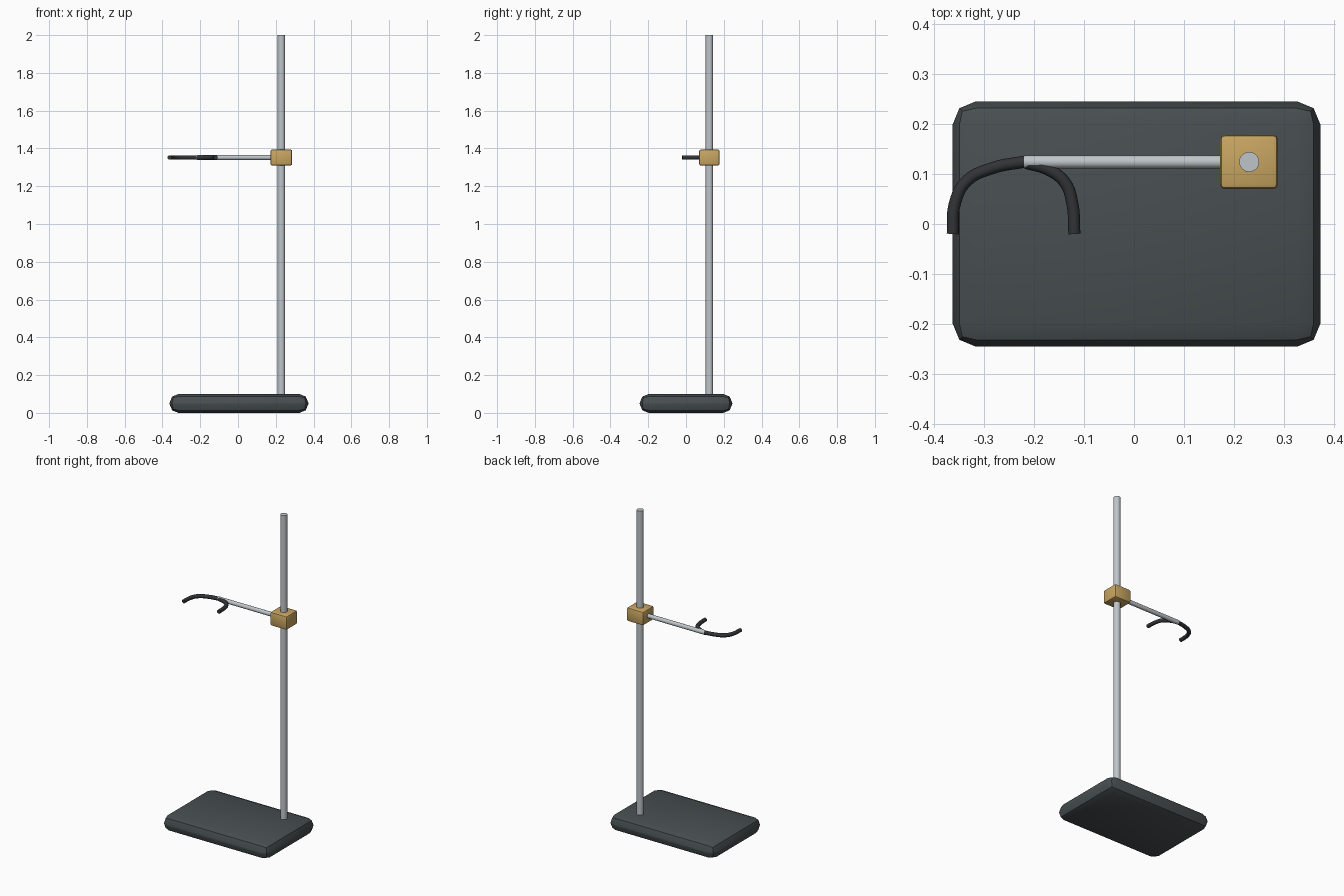
import bpy
from math import pi, radians

if "Cube" in bpy.data.objects:
    bpy.data.objects.remove(bpy.data.objects["Cube"])

ROD_X, ROD_Y, ARM_Z = 0.23, 0.124, 1.352


def material(name, rgb):
    m = bpy.data.materials.new(name)
    m.diffuse_color = (*rgb, 1)
    m.use_nodes = True
    m.node_tree.nodes["Principled BSDF"].inputs["Base Color"].default_value = m.diffuse_color
    return m


IRON = material("dark_iron", (0.065, 0.078, 0.082))
STEEL = material("steel", (0.52, 0.56, 0.59))
BRASS = material("brass", (0.58, 0.38, 0.12))
RUBBER = material("rubber", (0.03, 0.033, 0.036))


def finish(ob, name, mat):
    ob.name = name
    ob.data.materials.clear()
    ob.data.materials.append(mat)
    bpy.ops.object.shade_smooth_by_angle(angle=radians(40))
    return ob


def rounded_box(name, loc, size, bevel, segments, mat):
    bpy.ops.mesh.primitive_cube_add(size=1, location=loc)
    ob = bpy.context.object
    ob.scale = size
    bpy.ops.object.transform_apply(location=False, rotation=False, scale=True)
    mod = ob.modifiers.new("Bevel", 'BEVEL')
    mod.width, mod.segments = bevel, segments
    bpy.ops.object.modifier_apply(modifier="Bevel")
    return finish(ob, name, mat)


def rod(name, loc, radius, length, rot, mat):
    bpy.ops.mesh.primitive_cylinder_add(vertices=20, radius=radius, depth=length,
                                        location=loc, rotation=rot)
    return finish(bpy.context.object, name, mat)


def prong(name, points, mat):
    cu = bpy.data.curves.new(name, 'CURVE')
    cu.dimensions = '3D'
    cu.bevel_depth, cu.bevel_resolution, cu.resolution_u = 0.012, 3, 5
    cu.use_fill_caps = True
    sp = cu.splines.new('BEZIER')
    sp.bezier_points.add(len(points) - 1)
    for bp, (x, y) in zip(sp.bezier_points, points):
        bp.co = (x, y, ARM_Z)
        bp.handle_left_type = bp.handle_right_type = 'AUTO'
    ob = bpy.data.objects.new(name, cu)
    bpy.context.collection.objects.link(ob)
    bpy.ops.object.select_all(action='DESELECT')
    ob.select_set(True)
    bpy.context.view_layer.objects.active = ob
    bpy.ops.object.convert(target='MESH')
    return finish(bpy.context.object, name, mat)


# Heavy base plate
rounded_box("base", (0.005, 0, 0.05), (0.735, 0.49, 0.1), 0.047, 2, IRON)

# Upright and side arm
rod("upright_rod", (ROD_X, ROD_Y, 1.03), 0.02, 1.94, (0, 0, 0), STEEL)
rod("clamp_arm", (0.0, ROD_Y, ARM_Z), 0.0132, 0.44, (0, pi / 2, 0), STEEL)

# Clamp block holding arm to upright
rounded_box("clamp_block", (0.2295, ROD_Y, ARM_Z), (0.115, 0.108, 0.085), 0.009, 2, BRASS)

# Two curved gripping prongs
prong("left_prong", [(-0.215, 0.125), (-0.285, 0.111), (-0.335, 0.085),
                     (-0.358, 0.04), (-0.362, -0.02)], RUBBER)
prong("right_prong", [(-0.215, 0.122), (-0.17, 0.108), (-0.138, 0.083),
                      (-0.123, 0.04), (-0.119, -0.02)], RUBBER)
